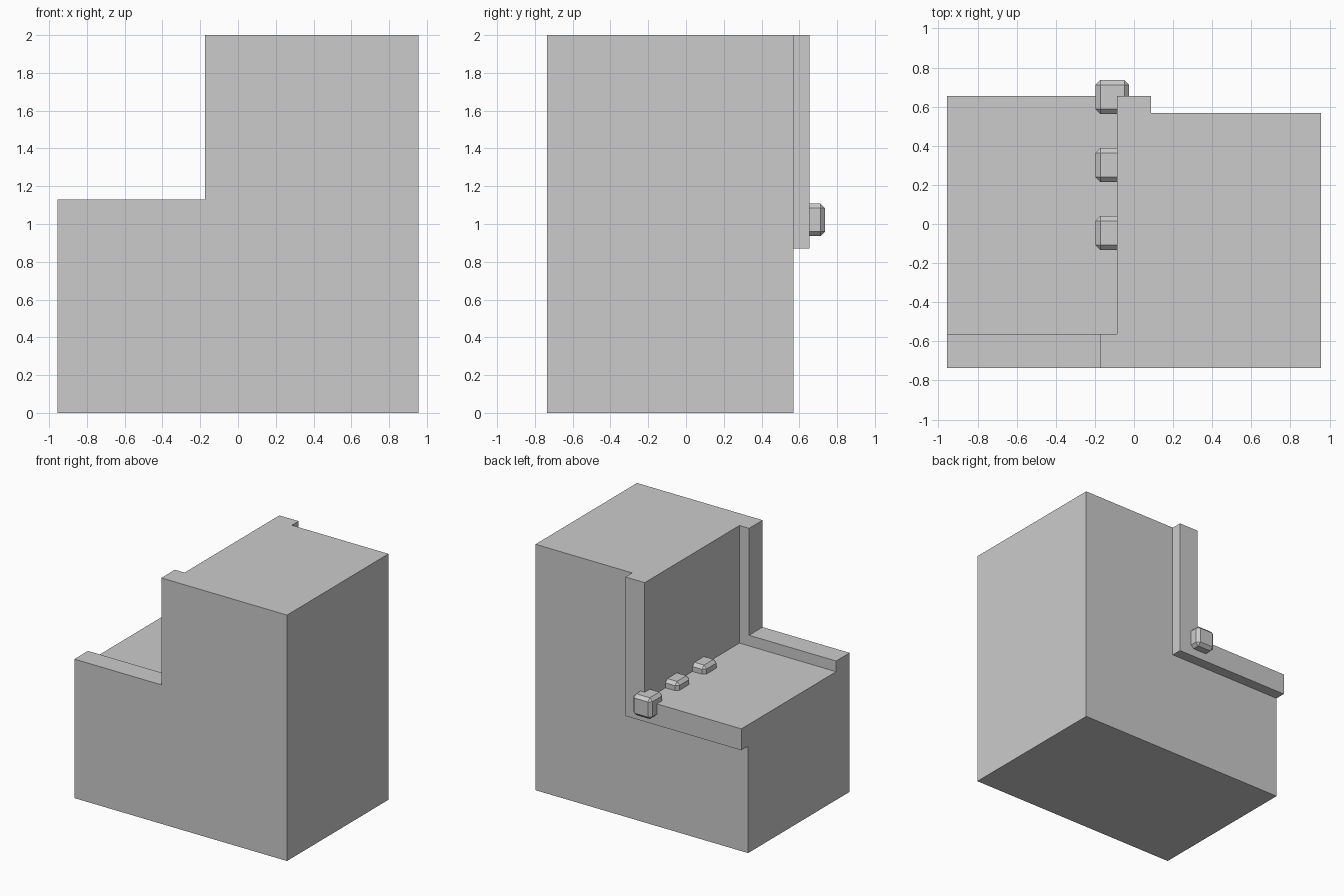
import bpy, bmesh

if "Cube" in bpy.data.objects:
    bpy.data.objects.remove(bpy.data.objects["Cube"])

U = 2 / 23                 # module: the model is 23 units tall
FRONT = -0.7365            # front face
BACK = FRONT + 15 * U      # plain back face
LIP = BACK + U             # raised trim on the back


def extrude_profile(name, points, y0, y1):
    """Solid from an x-z outline (in modules) swept from y0 to y1."""
    bm = bmesh.new()
    face = bm.faces.new([bm.verts.new((x * U, y0, z * U)) for x, z in points])
    swept = bmesh.ops.extrude_face_region(bm, geom=[face])["geom"]
    bmesh.ops.translate(bm, vec=(0, y1 - y0, 0),
                        verts=[v for v in swept if isinstance(v, bmesh.types.BMVert)])
    bmesh.ops.recalc_face_normals(bm, faces=bm.faces)
    mesh = bpy.data.meshes.new(name)
    bm.to_mesh(mesh)
    bm.free()
    obj = bpy.data.objects.new(name, mesh)
    bpy.context.collection.objects.link(obj)
    return obj


def cut(target, cutter):
    cutter.hide_render = True
    cutter.display_type = 'WIRE'
    mod = target.modifiers.new(cutter.name, 'BOOLEAN')
    mod.operation = 'DIFFERENCE'
    mod.solver = 'EXACT'
    mod.object = cutter


# Stepped body: low ledge on the left, tall block on the right
body = extrude_profile("stepped_body", [(-11, 0), (11, 0), (11, 23), (-2, 23),
                                        (-2, 13), (-11, 13)], FRONT, LIP)

# Recess behind the front rim, lowering the floor and setting back the wall
cut(body, extrude_profile("recess_cutter", [(-13, 12), (-1, 12), (-1, 25), (-13, 25)],
                          FRONT + 2 * U, LIP + 1))

# Back face cut away so an L-shaped trim stays proud of it
cut(body, extrude_profile("back_trim_cutter", [(-13, -2), (13, -2), (13, 25), (1, 25),
                                               (1, 10), (-13, 10)], BACK, LIP + 1))

# Bevelled studs along the inner corner
for i in range(3):
    bpy.ops.mesh.primitive_cube_add(size=0.173, location=(-0.111, 0.65 - i * 4 * U, 1.022))
    stud = bpy.context.object
    stud.name = f"corner_stud_{i + 1}"
    bevel = stud.modifiers.new("chamfer", 'BEVEL')
    bevel.width = 0.025
    bevel.segments = 1
